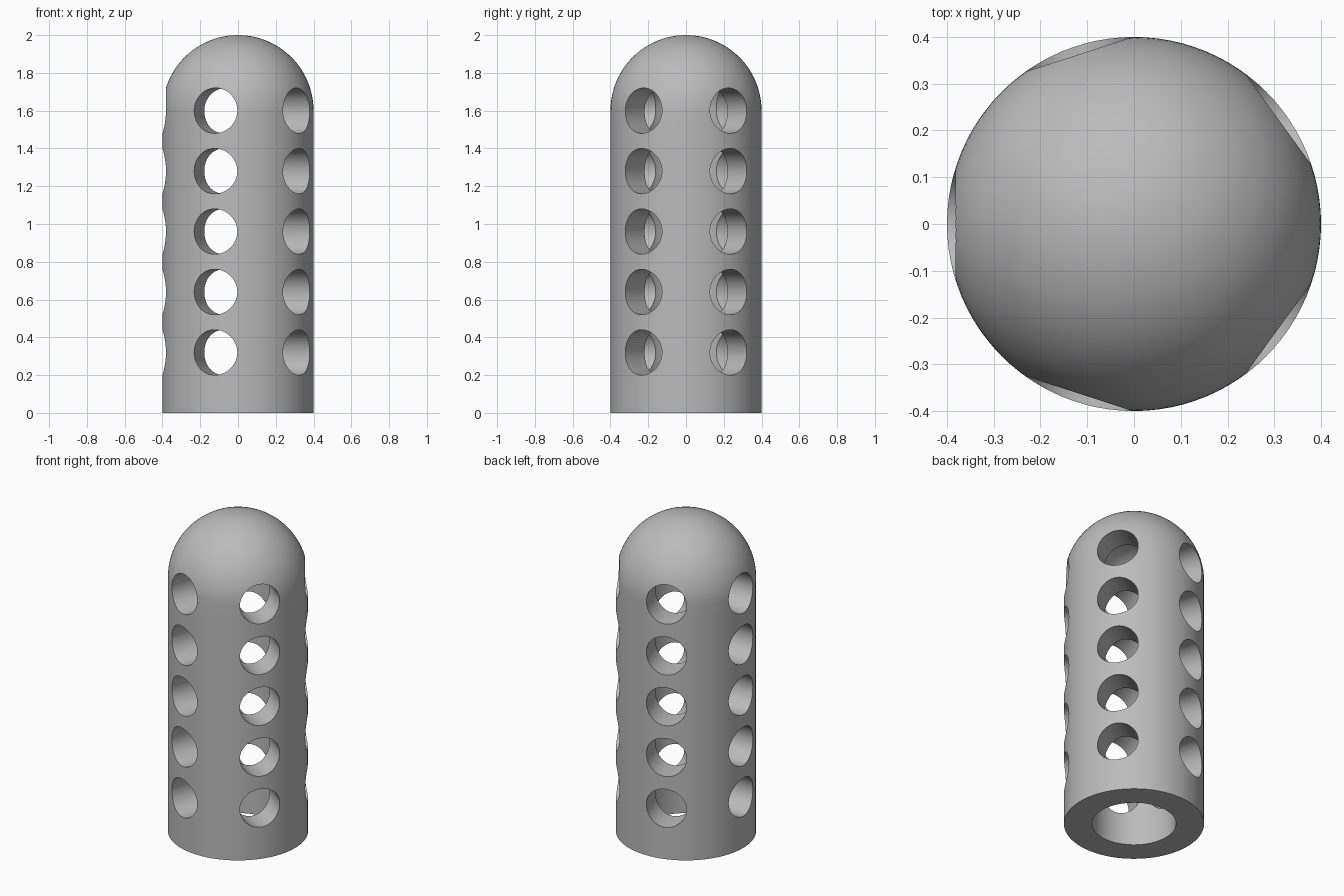
import bpy, bmesh
from math import sin, cos, pi, radians
from mathutils import Matrix, Vector

if "Cube" in bpy.data.objects:
    bpy.data.objects.remove(bpy.data.objects["Cube"], do_unlink=True)

OUTER, INNER, SHOULDER = 0.4, 0.24, 1.6
HOLE_RADIUS, ROW_STEP, ROWS, COLUMNS = 0.12, 0.32, 5, 5
SIDES, DOME_STEPS, WALL_STEPS = 96, 24, 20


def add_object(name, bm):
    mesh = bpy.data.meshes.new(name)
    bm.to_mesh(mesh)
    bm.free()
    obj = bpy.data.objects.new(name, mesh)
    bpy.context.collection.objects.link(obj)
    return obj


def wall_and_dome(radius):
    """Half section of a round-ended tube, from the base up to the axis."""
    wall = [(radius, 0, SHOULDER * i / WALL_STEPS) for i in range(WALL_STEPS)]
    arc = [i * pi / 2 / DOME_STEPS for i in range(DOME_STEPS)]
    dome = [(radius * cos(a), 0, SHOULDER + radius * sin(a)) for a in arc]
    return wall + dome + [(0, 0, SHOULDER + radius)]


# Hollow body: outer and inner skins turned around the axis, joined at the base
bm = bmesh.new()
profile = list(reversed(wall_and_dome(OUTER))) + wall_and_dome(INNER)
verts = [bm.verts.new(p) for p in profile]
edges = [bm.edges.new(pair) for pair in zip(verts, verts[1:])]
bmesh.ops.spin(bm, geom=verts + edges, cent=(0, 0, 0), axis=(0, 0, 1),
               angle=2 * pi, steps=SIDES, use_duplicate=False)
bmesh.ops.remove_doubles(bm, verts=bm.verts, dist=1e-5)
bmesh.ops.recalc_face_normals(bm, faces=bm.faces)
body = add_object("perforated_tube", bm)

# Drills: five columns of radial holes, each from inside the bore outwards
bm = bmesh.new()
for column in range(COLUMNS):
    angle = radians(180 + 360 * column / COLUMNS)
    turn = Matrix.Rotation(angle, 4, "Z") @ Matrix.Rotation(pi / 2, 4, "Y")
    for row in range(1, ROWS + 1):
        centre = Vector((0.36 * cos(angle), 0.36 * sin(angle), row * ROW_STEP))
        bmesh.ops.create_cone(bm, cap_ends=True, segments=64,
                              radius1=HOLE_RADIUS, radius2=HOLE_RADIUS,
                              depth=0.36, matrix=Matrix.Translation(centre) @ turn)
drills = add_object("hole_drills", bm)
drills.hide_render = True

# Cut the holes and bake the result
cut = body.modifiers.new("holes", "BOOLEAN")
cut.operation, cut.solver, cut.object = "DIFFERENCE", "EXACT", drills
bpy.ops.object.select_all(action="DESELECT")
body.select_set(True)
bpy.context.view_layer.objects.active = body
bpy.ops.object.modifier_apply(modifier=cut.name)
bpy.data.objects.remove(drills, do_unlink=True)

# Grey finish
grey = bpy.data.materials.new("plain_grey")
grey.use_nodes = True
colour = (0.5, 0.5, 0.5, 1)
grey.diffuse_color = colour
grey.node_tree.nodes["Principled BSDF"].inputs["Base Color"].default_value = colour
body.data.materials.clear()
body.data.materials.append(grey)
bpy.ops.object.shade_smooth_by_angle(angle=radians(30))
